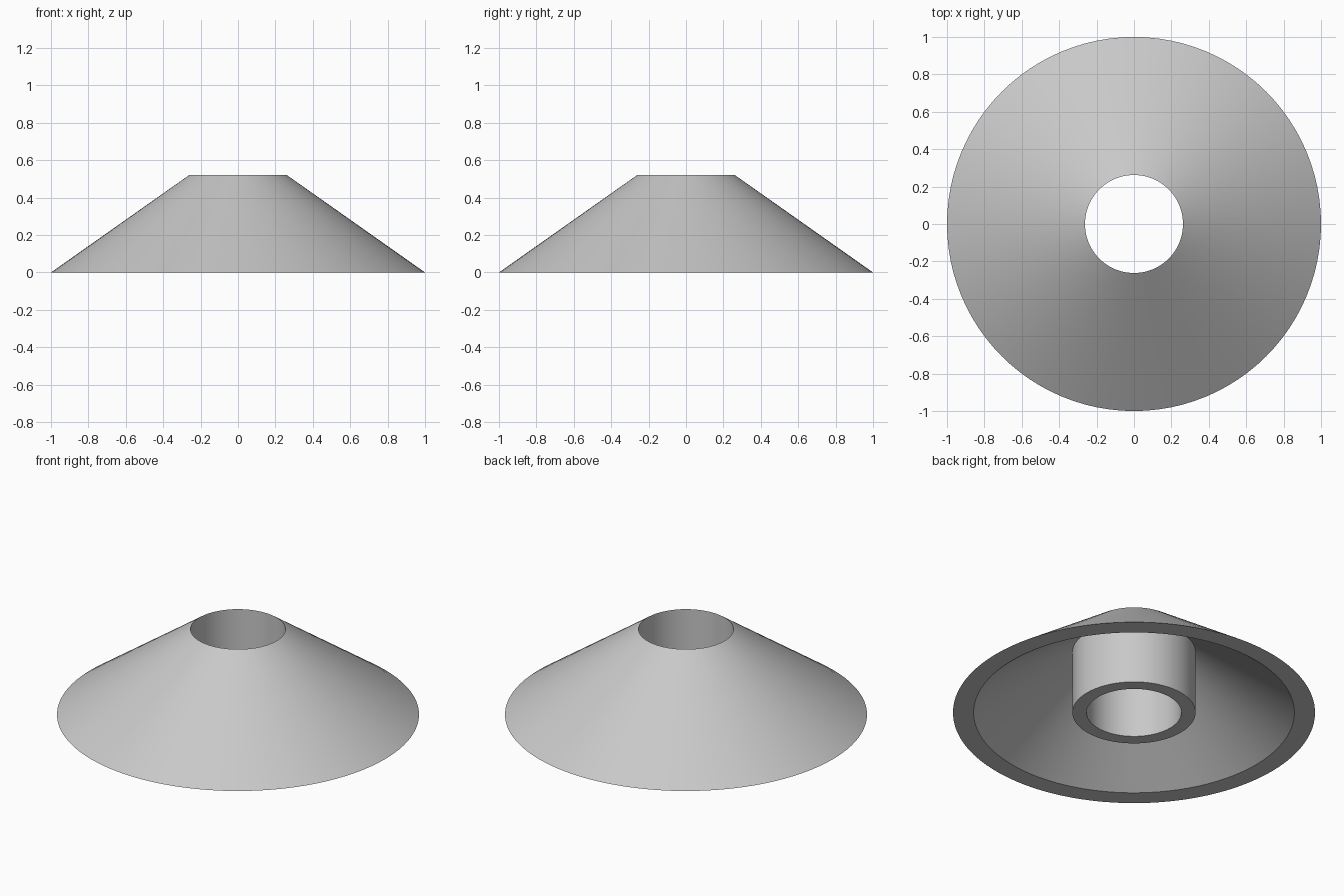
import bpy
import bmesh
import math

SEGMENTS = 96

cube = bpy.data.objects.get("Cube")
if cube:
    bpy.data.objects.remove(cube, do_unlink=True)

# Single grey material
grey = bpy.data.materials.new("plain grey")
grey.use_nodes = True
colour = (0.58, 0.58, 0.58, 1)
grey.diffuse_color = colour
grey.node_tree.nodes["Principled BSDF"].inputs["Base Color"].default_value = colour


def lathe(name, profile):
    """Revolve a closed (radius, height) profile around z."""
    bm = bmesh.new()
    rings = []
    for radius, height in profile:
        ring = []
        for i in range(SEGMENTS):
            a = math.tau * i / SEGMENTS
            ring.append(bm.verts.new((radius * math.cos(a), radius * math.sin(a), height)))
        rings.append(ring)
    for k, low in enumerate(rings):
        high = rings[(k + 1) % len(rings)]
        for i in range(SEGMENTS):
            j = (i + 1) % SEGMENTS
            bm.faces.new((low[i], low[j], high[j], high[i]))
    bmesh.ops.recalc_face_normals(bm, faces=bm.faces)
    mesh = bpy.data.meshes.new(name)
    bm.to_mesh(mesh)
    bm.free()
    mesh.materials.append(grey)
    obj = bpy.data.objects.new(name, mesh)
    bpy.context.collection.objects.link(obj)
    bpy.ops.object.select_all(action="DESELECT")
    obj.select_set(True)
    bpy.context.view_layer.objects.active = obj
    bpy.ops.object.shade_smooth_by_angle(angle=math.radians(25))
    return obj


# Conical shell with a hollow underside and a central bored hub
lathe("conical_cover", [
    (1.0, 0.0),      # outer rim
    (0.262, 0.52),   # top edge of bore
    (0.262, 0.0),    # bottom edge of bore
    (0.34, 0.0),     # hub foot
    (0.34, 0.384),   # hub meets underside of shell
    (0.886, 0.0),    # inner rim
])
